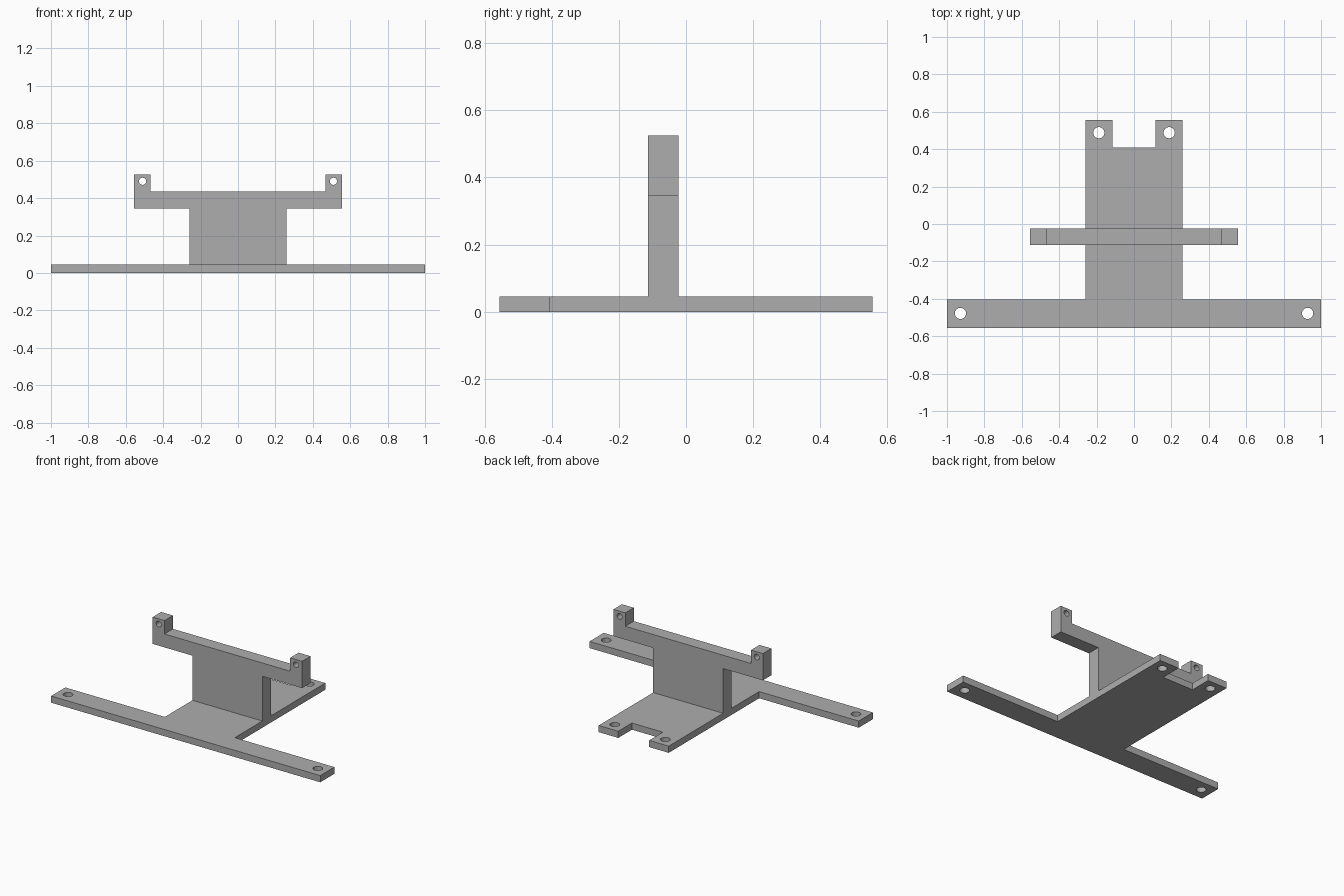
import bpy
import bmesh
import math

cube = bpy.data.objects.get("Cube")
if cube:
    bpy.data.objects.remove(cube, do_unlink=True)

# Single grey finish
grey = bpy.data.materials.new("plain_grey")
grey.use_nodes = True
colour = (0.42, 0.42, 0.42, 1)
grey.diffuse_color = colour
grey.node_tree.nodes["Principled BSDF"].inputs["Base Color"].default_value = colour


def circle(x, y, radius, sides=32):
    return [(x + radius * math.cos(math.tau * i / sides),
             y + radius * math.sin(math.tau * i / sides)) for i in range(sides)]


def mirrored(half):
    """Close a right-hand half outline with its mirror image."""
    return half + [(-x, y) for x, y in reversed(half)]


def plate(name, half, holes, thickness):
    """Extrude a symmetric outline with paired round through-holes."""
    curve = bpy.data.curves.new(name, "CURVE")
    curve.dimensions = "2D"
    curve.fill_mode = "BOTH"
    curve.extrude = thickness / 2
    loops = [mirrored(half)]
    for x, y, r in holes:
        loops += [circle(x, y, r), circle(-x, y, r)]
    for loop in loops:
        spline = curve.splines.new("POLY")
        spline.points.add(len(loop) - 1)
        for point, (x, y) in zip(spline.points, loop):
            point.co = (x, y, 0, 1)
        spline.use_cyclic_u = True
    source = bpy.data.objects.new(name + "_outline", curve)
    bpy.context.collection.objects.link(source)
    bpy.context.view_layer.update()
    evaluated = source.evaluated_get(bpy.context.evaluated_depsgraph_get())
    mesh = bpy.data.meshes.new_from_object(evaluated)
    bpy.data.objects.remove(source, do_unlink=True)

    # Weld caps to walls and merge flat triangles
    bm = bmesh.new()
    bm.from_mesh(mesh)
    bmesh.ops.remove_doubles(bm, verts=bm.verts, dist=0.0001)
    bmesh.ops.recalc_face_normals(bm, faces=bm.faces)
    for face in bm.faces:
        face.smooth = False
        face.material_index = 0
    bm.to_mesh(mesh)
    bm.free()
    mesh.materials.clear()
    mesh.materials.append(grey)
    obj = bpy.data.objects.new(name, mesh)
    bpy.context.collection.objects.link(obj)
    return obj


# Base: wide front bar, central deck and two rear tabs
base_thickness = 0.045
base = plate(
    "base_plate",
    [(1, -0.555), (1, -0.405), (0.26, -0.405), (0.26, 0.555),
     (0.115, 0.555), (0.115, 0.41)],
    [(0.928, -0.478), (0.188, 0.488)] and
    [(0.928, -0.478, 0.03), (0.188, 0.488, 0.03)],
    base_thickness)
base.location.z = base_thickness / 2

# Upright: central web, crossbar and two drilled ears
upright = plate(
    "upright_bracket",
    [(0.26, base_thickness), (0.26, 0.345), (0.555, 0.345),
     (0.555, 0.525), (0.467, 0.525), (0.467, 0.435)],
    [(0.51, 0.49, 0.019)],
    0.09)
upright.rotation_euler.x = math.pi / 2
upright.location.y = -0.068
